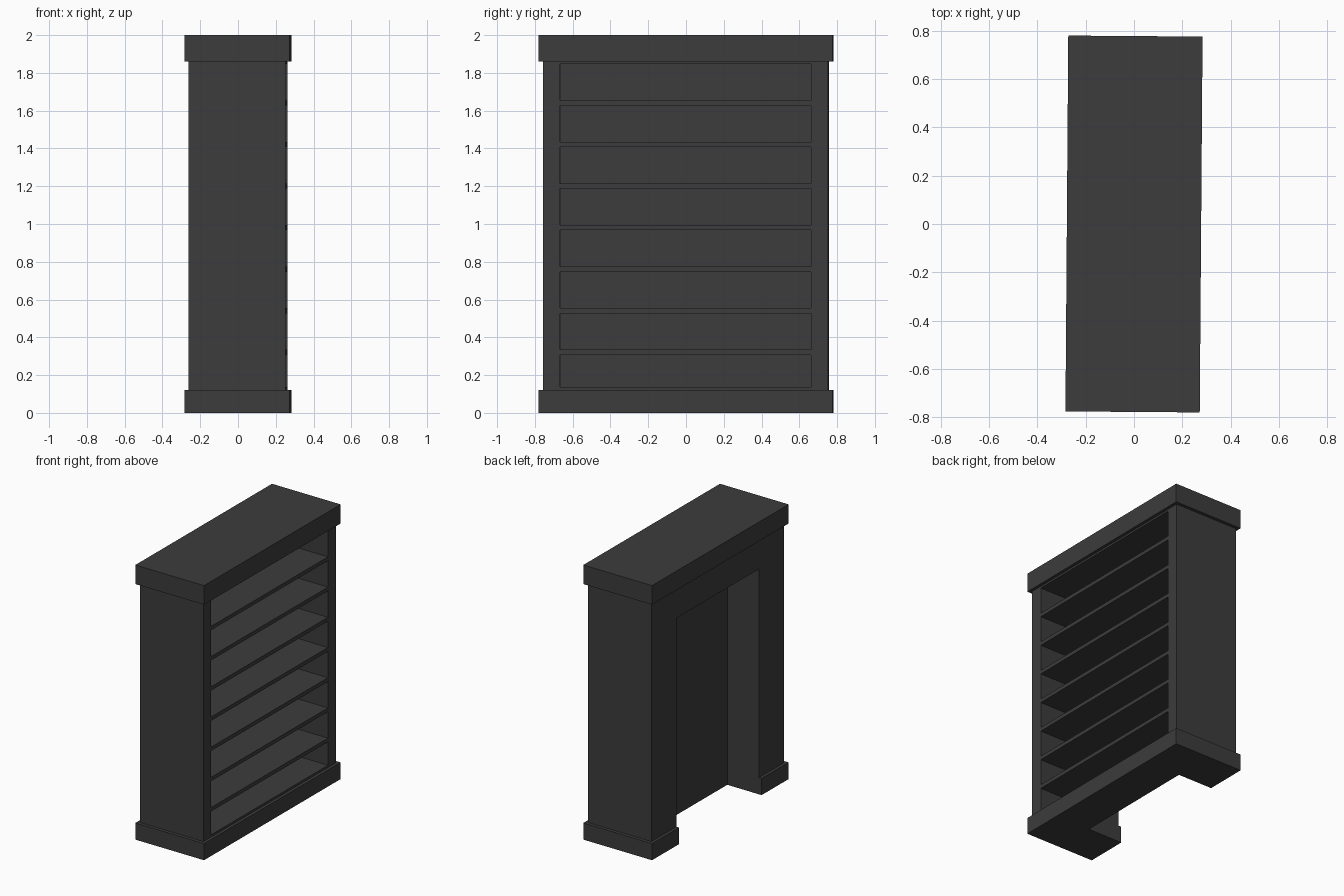
import bpy, bmesh
from mathutils import Matrix

if "Cube" in bpy.data.objects:
    bpy.data.objects.remove(bpy.data.objects["Cube"])

TURN = -0.0075            # the whole unit sits very slightly turned about z
BODY_X, BODY_Y = 0.256, 0.754
TRIM_X, TRIM_Y = 0.278, 0.778
BASE_Z, CAP_Z, TOP_Z = 0.121, 1.861, 2.0
DOOR_Y, DOOR_Z = 0.47, 1.64

dark = bpy.data.materials.new("dark_paint")
dark.diffuse_color = (0.045, 0.045, 0.045, 1)
dark.use_nodes = True
dark.node_tree.nodes["Principled BSDF"].inputs["Base Color"].default_value = dark.diffuse_color


def add_box(bm, x, y, z):
    """Box spanning the (min, max) ranges given for each axis."""
    size = [r[1] - r[0] for r in (x, y, z)]
    mid = [(r[0] + r[1]) / 2 for r in (x, y, z)]
    m = Matrix.Translation(mid) @ Matrix.Diagonal((*size, 1))
    bmesh.ops.create_cube(bm, size=1, matrix=m)


def finish(name, bm):
    bmesh.ops.recalc_face_normals(bm, faces=bm.faces)
    mesh = bpy.data.meshes.new(name)
    bm.to_mesh(mesh)
    bm.free()
    obj = bpy.data.objects.new(name, mesh)
    bpy.context.collection.objects.link(obj)
    mesh.materials.append(dark)
    obj.rotation_euler.z = TURN
    return obj


def boxes(name, *ranges):
    bm = bmesh.new()
    for r in ranges:
        add_box(bm, *r)
    return finish(name, bm)


# Shelf half: solid carcass with eight compartments cut into its +x face
carcass = boxes("shelf_carcass", ((0, BODY_X), (-BODY_Y, BODY_Y), (BASE_Z, CAP_Z)))
slots = []
for i in range(8):
    top = 1.847 - 0.22 * i
    slots.append(((0.015, 0.4), (-0.665, 0.665), (max(top - 0.192, 0.137), top)))
cutter = boxes("compartment_cutter", *slots)
cutter.hide_render = True

cut = carcass.modifiers.new("compartments", "BOOLEAN")
cut.operation = "DIFFERENCE"
cut.solver = "EXACT"
cut.object = cutter
bpy.context.view_layer.objects.active = carcass
carcass.select_set(True)
bpy.ops.object.modifier_apply(modifier=cut.name)
bpy.data.objects.remove(cutter, do_unlink=True)

# Doorway half: arch-shaped profile pushed along x
half = [(BODY_Y, BASE_Z), (BODY_Y, CAP_Z)]
inner = [(DOOR_Y, DOOR_Z), (DOOR_Y, BASE_Z)]
outline = half + [(-y, z) for y, z in reversed(half)]
outline += [(-y, z) for y, z in reversed(inner)] + inner
bm = bmesh.new()
face = bm.faces.new([bm.verts.new((0, y, z)) for y, z in outline])
ext = bmesh.ops.extrude_face_region(bm, geom=[face])
moved = [v for v in ext["geom"] if isinstance(v, bmesh.types.BMVert)]
bmesh.ops.translate(bm, verts=moved, vec=(-BODY_X, 0, 0))
finish("doorway_surround", bm)

# Top caps, one per half
full_y = (-TRIM_Y, TRIM_Y)
boxes("shelf_cap", ((0, TRIM_X), full_y, (CAP_Z, TOP_Z)))
boxes("doorway_cap", ((-TRIM_X, 0), full_y, (CAP_Z, TOP_Z)))

# Plinths: full width under the shelves, split by the doorway opening
boxes("shelf_plinth", ((0, TRIM_X), full_y, (0, BASE_Z)))
boxes("doorway_plinths",
      ((-TRIM_X, 0), (DOOR_Y, TRIM_Y), (0, BASE_Z)),
      ((-TRIM_X, 0), (-TRIM_Y, -DOOR_Y), (0, BASE_Z)))
